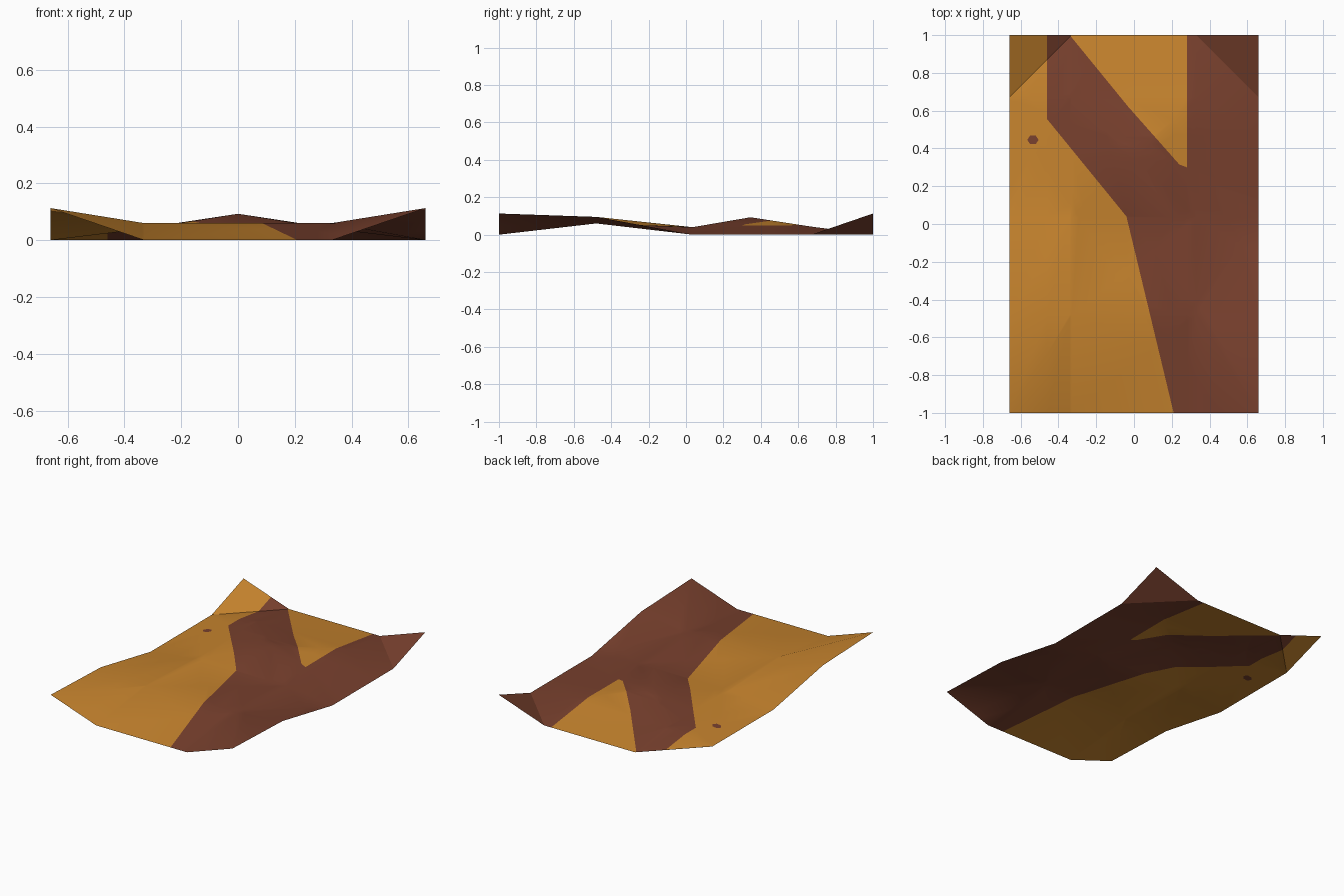
import bpy, bmesh, math
from mathutils import Vector

if "Cube" in bpy.data.objects:
    bpy.data.objects.remove(bpy.data.objects["Cube"])


def material(name, rgb):
    m = bpy.data.materials.new(name)
    m.diffuse_color = (*rgb, 1)
    m.use_nodes = True
    m.node_tree.nodes["Principled BSDF"].inputs["Base Color"].default_value = m.diffuse_color
    return m


# Sheet: height grid, symmetric in x, with one peak in the middle cell
xs = [-0.66, -0.33, 0.33, 0.66]
ys = [-1.0, -0.48, 0.035, 0.67, 1.0]
outer = [0.113, 0.095, 0.0, 0.0, 0.113]
inner = [0.0, 0.06, 0.04, 0.043, 0.0]

bm = bmesh.new()
grid = [[bm.verts.new((x, y, (outer if abs(x) > 0.5 else inner)[j]))
         for j, y in enumerate(ys)] for x in xs]
peak = bm.verts.new((0, 0.345, 0.093))
# diagonal direction of each cell: True runs from low x, low y to high x, high y
rising = [[True, True, True, True], [True, True, None, True], [False, True, False, False]]
for i in range(3):
    for j in range(4):
        a, b = grid[i][j], grid[i + 1][j]
        c, d = grid[i + 1][j + 1], grid[i][j + 1]
        if rising[i][j] is None:
            tris = [(a, b, peak), (b, c, peak), (c, d, peak), (d, a, peak)]
        elif rising[i][j]:
            tris = [(a, b, c), (a, c, d)]
        else:
            tris = [(a, b, d), (b, c, d)]
        for t in tris:
            bm.faces.new(t)

# Painted areas seen from above: forked brown band and a small spot
band = [(-0.46, 1.1), (-0.46, 0.555), (-0.04, 0.04), (0.21, -1.0), (0.21, -1.1),
        (0.8, -1.1), (0.8, 1.1), (0.28, 1.1), (0.28, 0.3), (0.24, 0.315),
        (-0.03, 0.62), (-0.34, 1.0), (-0.34, 1.1)]
spot = [(-0.535 + 0.03 * math.cos(k * math.pi / 3), 0.445 + 0.026 * math.sin(k * math.pi / 3))
        for k in range(6)]


def inside(p, poly):
    hit = False
    for (x1, y1), (x2, y2) in zip(poly, poly[1:] + poly[:1]):
        if (y1 > p.y) != (y2 > p.y) and p.x < x1 + (p.y - y1) * (x2 - x1) / (y2 - y1):
            hit = not hit
    return hit


# Cut the sheet along every painted border
for poly in (band, spot):
    for (x1, y1), (x2, y2) in zip(poly, poly[1:] + poly[:1]):
        if max(abs(y1), abs(y2)) > 1.05 and (abs(x1) > 0.7 or y1 == y2):
            continue
        geom = bm.verts[:] + bm.edges[:] + bm.faces[:]
        bmesh.ops.bisect_plane(bm, geom=geom, dist=1e-5, plane_co=Vector((x1, y1, 0)),
                               plane_no=Vector((y2 - y1, x1 - x2, 0)).normalized())

for f in bm.faces:
    f.normal_update()
    if f.normal.z < 0:
        f.normal_flip()
    p = f.calc_center_median()
    f.material_index = 1 if inside(p, band) or inside(p, spot) else 0

mesh = bpy.data.meshes.new("hide_sheet")
bm.to_mesh(mesh)
bm.free()
mesh.materials.append(material("tan_orange", (0.57, 0.23, 0.027)))
mesh.materials.append(material("dark_brown", (0.19, 0.052, 0.027)))
sheet = bpy.data.objects.new("hide_sheet", mesh)
bpy.context.collection.objects.link(sheet)
bpy.context.view_layer.objects.active = sheet
sheet.select_set(True)
bpy.ops.object.shade_smooth_by_angle(angle=math.radians(30))
